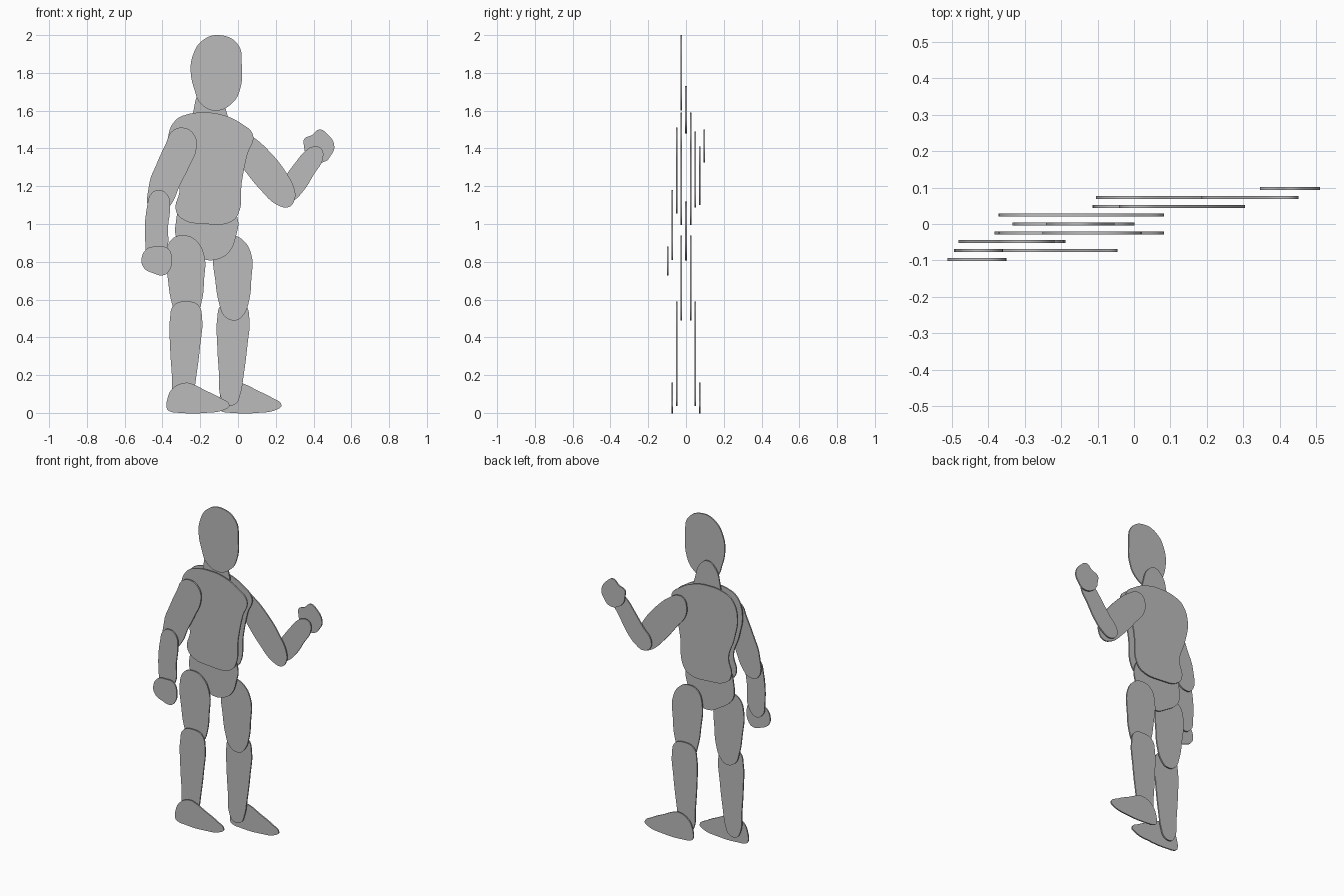
import bpy
from math import radians

# Remove the default cube
default_cube = bpy.data.objects.get("Cube")
if default_cube:
    bpy.data.objects.remove(default_cube, do_unlink=True)

LAYER = 0.0242        # spacing between neighbouring layers of plates
HALF_THICKNESS = 0.004
UNIT = 0.01           # outlines are drawn in hundredths

card = bpy.data.materials.new("grey card")
card.use_nodes = True
card_colour = (0.5, 0.5, 0.5, 1)
card.diffuse_color = card_colour
card.node_tree.nodes["Principled BSDF"].inputs["Base Color"].default_value = card_colour


def plate(name, outline, layer, shift=0):
    """Cut a thin upright plate from a smooth closed outline of (x, z) points."""
    curve = bpy.data.curves.new(name, "CURVE")
    curve.dimensions = "2D"
    curve.fill_mode = "BOTH"
    curve.extrude = HALF_THICKNESS
    curve.resolution_u = 6
    spline = curve.splines.new("BEZIER")
    spline.bezier_points.add(len(outline) - 1)
    spline.use_cyclic_u = True
    for point, (x, z) in zip(spline.bezier_points, outline):
        point.co = ((x + shift) * UNIT, z * UNIT, 0)
        point.handle_left_type = point.handle_right_type = "AUTO"
    curve.materials.append(card)

    part = bpy.data.objects.new(name, curve)
    bpy.context.collection.objects.link(part)
    part.rotation_euler.x = radians(90)
    part.location.y = layer * LAYER
    bpy.ops.object.select_all(action="DESELECT")
    part.select_set(True)
    bpy.context.view_layer.objects.active = part
    bpy.ops.object.convert(target="MESH")
    return part


def leg_pair(name, outline, layer, stride):
    """Left plate behind the middle, right plate in front and one stride over."""
    plate("left_" + name, outline, layer)
    plate("right_" + name, outline, -layer, -stride)


# Head and neck
head = [(-10, 200), (0, 195), (2, 184), (1, 171), (-3, 164), (-12, 160),
        (-20, 164), (-23, 171), (-25, 180), (-24, 189), (-19, 197)]
neck = [(-22, 151), (-23, 163), (-20, 170), (-15, 173), (-10, 170), (-7, 163), (-7, 151)]
plate("head", head, -1)
plate("neck", neck, 0)

# Torso, made of a chest plate and a back plate around the pelvis
torso = [(-18, 159), (-9, 158), (2, 153), (8, 147), (5, 137), (2, 122), (0, 105), (-4, 101),
         (-17, 100), (-30, 103), (-33, 108), (-31, 118), (-35, 131), (-37, 146),
         (-33, 155), (-27, 158)]
pelvis = [(-17, 112), (-4, 109), (0, 102), (-1, 94), (-4, 86), (-9, 82), (-17, 81),
          (-23, 84), (-31, 90), (-33, 94), (-33, 100), (-30, 109)]
plate("chest", torso, -1)
plate("back", torso, 1)
plate("pelvis", pelvis, 0)

# Lowered right arm
right_upper_arm = [(-29, 151), (-23, 147), (-22, 140), (-26, 130), (-31, 120), (-35, 111),
                   (-40, 106), (-46, 107), (-47, 121), (-43, 132), (-38, 143), (-35, 149)]
right_forearm = [(-42, 118), (-37, 115), (-36, 109), (-37, 99), (-38, 86), (-43, 81),
                 (-48, 84), (-49, 89), (-48, 110), (-46, 116)]
right_hand = [(-48, 87), (-43, 88), (-37, 87), (-35, 81), (-36, 76), (-39, 73),
              (-45, 74), (-50, 77), (-51, 82)]
plate("right_upper_arm", right_upper_arm, -2)
plate("right_forearm", right_forearm, -3)
plate("right_hand", right_hand, -4)

# Raised left arm
left_upper_arm = [(2, 149), (8, 146), (17, 138), (25, 128), (30, 118), (30, 113), (27, 109),
                  (21, 110), (12, 118), (3, 129), (-3, 137), (-4, 143), (-2, 148)]
left_forearm = [(40, 141), (44, 140), (45, 135), (40, 126), (35, 118), (29, 112),
                (24, 110), (19, 113), (19, 118), (24, 124), (30, 132), (36, 139)]
left_hand = [(43, 150), (47, 148), (51, 141), (49, 136), (46, 133), (41, 133),
             (36, 137), (35, 141), (35, 145), (39, 147)]
plate("left_upper_arm", left_upper_arm, 2)
plate("left_forearm", left_forearm, 3)
plate("left_hand", left_hand, 4)

# Legs
thigh = [(-4, 94), (2, 92), (7, 84), (7, 70), (6, 60), (3, 52), (-1, 49), (-7, 51),
         (-10, 58), (-12, 70), (-13, 84), (-10, 92)]
shin = [(-2, 59), (4, 57), (6, 50), (5, 36), (3, 20), (1, 9), (-1, 5), (-6, 4),
        (-9, 8), (-10, 20), (-11, 36), (-11, 50), (-9, 57)]
foot = [(-10, 2), (-10, 7), (-7, 13), (0, 16), (4, 15), (10, 12), (18, 8), (23, 4),
        (21, 2), (10, 0), (-3, 0), (-9, 1)]
leg_pair("thigh", thigh, 1, 25)
leg_pair("shin", shin, 2, 25)
leg_pair("foot", foot, 3, 27.5)
